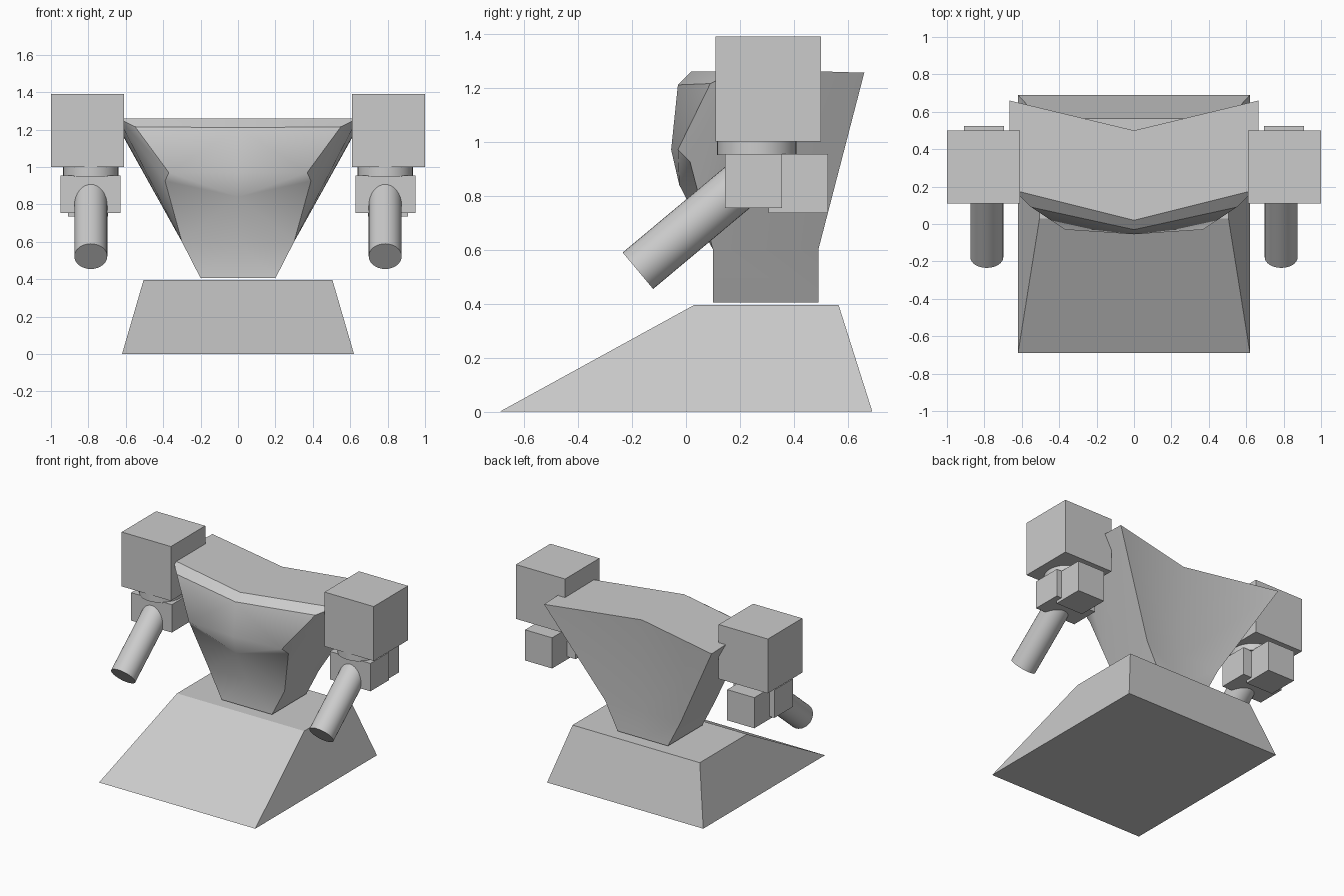
import bpy, bmesh, math
from mathutils import Vector

if "Cube" in bpy.data.objects:
    bpy.data.objects.remove(bpy.data.objects["Cube"])


def mesh_object(name, verts, faces):
    me = bpy.data.meshes.new(name)
    me.from_pydata(verts, [], faces)
    bm = bmesh.new()
    bm.from_mesh(me)
    bmesh.ops.recalc_face_normals(bm, faces=bm.faces)
    bm.to_mesh(me)
    bm.free()
    ob = bpy.data.objects.new(name, me)
    bpy.context.collection.objects.link(ob)
    return ob


def smooth(ob, angle):
    bpy.ops.object.select_all(action='DESELECT')
    ob.select_set(True)
    bpy.context.view_layer.objects.active = ob
    bpy.ops.object.shade_smooth_by_angle(angle=math.radians(angle))


def frustum(name, low, high):
    # low / high: x0, x1, y0, y1, z
    verts = [(x, y, z) for x0, x1, y0, y1, z in (low, high)
             for x, y in ((x0, y0), (x1, y0), (x1, y1), (x0, y1))]
    sides = [(i, (i + 1) % 4, (i + 1) % 4 + 4, i + 4) for i in range(4)]
    return mesh_object(name, verts, sides + [(0, 1, 2, 3), (4, 5, 6, 7)])


def box(name, x0, x1, y0, y1, z0, z1):
    return frustum(name, (x0, x1, y0, y1, z0), (x0, x1, y0, y1, z1))


def rod(name, a, b, radius):
    a, b = Vector(a), Vector(b)
    bpy.ops.mesh.primitive_cylinder_add(vertices=32, radius=radius,
                                        depth=(b - a).length, location=(a + b) / 2)
    ob = bpy.context.object
    ob.name = name
    ob.rotation_euler = (b - a).to_track_quat('Z', 'Y').to_euler()
    smooth(ob, 30)


# Sloped base
frustum("base", (-.62, .62, -.69, .69, 0), (-.505, .505, .03, .565, .395))

# Torso: right half, mirrored across x
verts = [
    (0, .02, 1.26), (.64, .18, 1.26), (.665, .5, 1.26), (.665, .66, 1.255), (0, .5, 1.26),  # top
    (0, -.03, 1.21), (.55, .09, 1.215),                                # rim
    (0, -.055, .97), (.37, -.03, .97), (0, -.025, .84), (.39, .015, .925),  # chest ridge
    (0, .1, .6), (.3, .1, .6), (.3, .49, .6), (0, .49, .6),            # waist
    (0, .1, .405), (.2, .1, .405), (.2, .49, .405), (0, .49, .405)]    # foot
faces = [(0, 1, 2, 3, 4), (0, 5, 6, 1), (5, 7, 8, 6), (7, 9, 8),
         (9, 10, 8), (9, 11, 12, 10), (6, 8, 1), (8, 10, 1), (10, 12, 1),
         (12, 13, 3), (12, 3, 2), (12, 2, 1), (3, 13, 14, 4),
         (11, 15, 16, 12), (12, 16, 17, 13), (13, 17, 18, 14), (15, 18, 17, 16)]
torso = mesh_object("torso", verts, faces)
mirror = torso.modifiers.new("mirror", 'MIRROR')
bpy.context.view_layer.objects.active = torso
torso.select_set(True)
bpy.ops.object.modifier_apply(modifier="mirror")
smooth(torso, 30)

# Arms
for side, s in (("left", -1), ("right", 1)):
    def sided_box(name, x0, x1, *rest):
        box(f"{side}_{name}", *sorted((s * x0, s * x1)), *rest)

    x = s * .787
    sided_box("shoulder", .61, 1, .11, .5, 1, 1.39)
    rod(f"{side}_swivel_disc", (x, .262, .95), (x, .262, 1.0), .148)
    sided_box("barrel_mount", .627, .95, .145, .355, .755, .955)
    sided_box("rear_block", .695, .91, .305, .525, .735, .955)
    rod(f"{side}_barrel", (x, -.178, .522), (x, .25, .88), .088)
